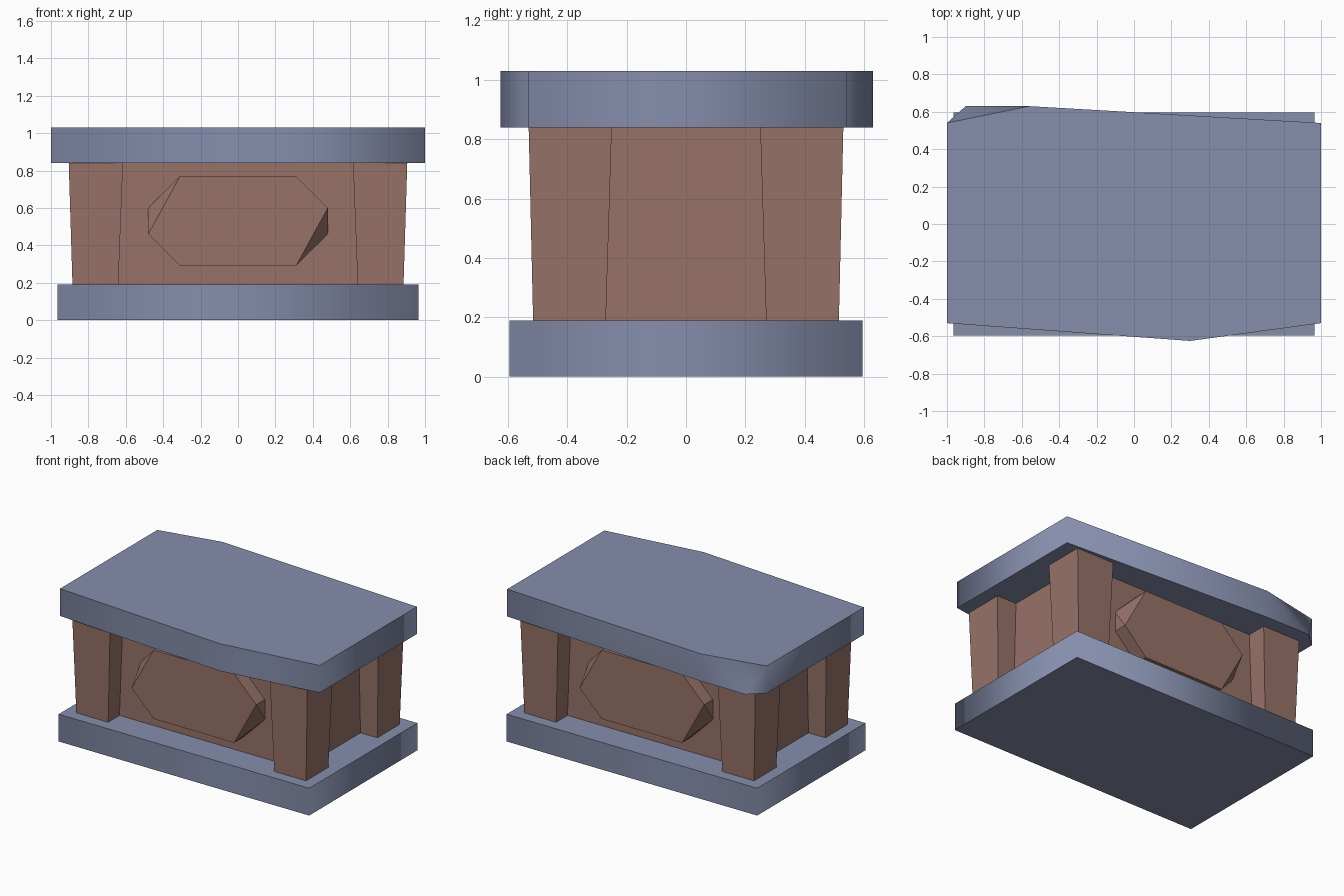
import bpy, math
from mathutils import Matrix

if "Cube" in bpy.data.objects:
    bpy.data.objects.remove(bpy.data.objects["Cube"])


def material(name, rgb):
    m = bpy.data.materials.new(name)
    m.diffuse_color = (*rgb, 1)
    m.use_nodes = True
    m.node_tree.nodes["Principled BSDF"].inputs["Base Color"].default_value = m.diffuse_color
    return m


SLATE = material("slate_blue_stone", (0.235, 0.268, 0.41))
CLAY = material("brown_clay_stone", (0.31, 0.17, 0.14))


def mesh_object(name, verts, faces, mat, matrix=None):
    me = bpy.data.meshes.new(name)
    me.from_pydata(verts, [], faces)
    me.materials.append(mat)
    if matrix:
        me.transform(matrix)
        if matrix.determinant() < 0:
            me.flip_normals()
    ob = bpy.data.objects.new(name, me)
    bpy.context.collection.objects.link(ob)
    return ob


def prism(name, bottom, top, z0, z1, mat, matrix=None, soft=False):
    """Solid between two outlines of equal length, given anticlockwise."""
    n = len(bottom)
    verts = [(x, y, z0) for x, y in bottom] + [(x, y, z1) for x, y in top]
    walls = [(i, (i + 1) % n, n + (i + 1) % n, n + i) for i in range(n)]
    caps = [tuple(reversed(range(n))), tuple(range(n, 2 * n))]
    ob = mesh_object(name, verts, walls + caps, mat, matrix)
    if soft:  # walls blend into each other, rims stay crisp
        ob.data.shade_smooth()
        for e in ob.data.edges:
            a, b = e.vertices
            e.use_edge_sharp = (a < n) == (b < n)
    return ob


def rect(x0, x1, y0, y1):
    return [(x0, y0), (x1, y0), (x1, y1), (x0, y1)]


# Base slab
base = rect(-0.965, 0.965, -0.595, 0.595)
prism("base_slab", base, base, 0, 0.19, SLATE, soft=True)

# Central block
core = rect(-0.755, 0.755, -0.39, 0.39)
prism("central_block", core, core, 0.19, 0.84, CLAY)

# Four corner pillars, widening upwards
for sx, side in ((-1, "left"), (1, "right")):
    for sy, end in ((-1, "front"), (1, "back")):
        prism(f"{end}_{side}_pillar",
              rect(0.64, 0.885, 0.27, 0.515), rect(0.615, 0.905, 0.25, 0.53),
              0.19, 0.84, CLAY, Matrix.Diagonal((sx, sy, 1, 1)))

# Raised panels with two chipped corners, front and back
outline = [(-0.31, 0.29), (0.31, 0.29), (0.48, 0.46), (0.48, 0.60),
           (0.31, 0.77), (-0.31, 0.77), (-0.48, 0.60), (-0.48, 0.46)]
chipped = (2, 6)
verts = [(x, -0.385, z) for x, z in outline]
front = {}
for i, (x, z) in enumerate(outline):
    if i not in chipped:
        front[i] = len(verts)
        verts.append((x, -0.485, z))
faces = [tuple(front.values()), tuple(reversed(range(8)))]
for i in range(8):
    j = (i + 1) % 8
    wall = [i, j] + [front[k] for k in (j, i) if k in front]
    faces.append(tuple(wall))
for c in chipped:  # sloping facet over each chipped corner
    faces.append((c, front[(c + 1) % 8], front[c - 1]))
mesh_object("front_panel", verts, faces, CLAY)
mesh_object("back_panel", verts, faces, CLAY, Matrix.Rotation(math.pi, 4, "Z"))

# Lid slab with bowed long sides and a chipped back left corner
lid_top = [(-1, -0.53), (0.3, -0.625), (1, -0.53),
           (1, 0.54), (-0.56, 0.63), (-1, 0.54)]
lid_bottom = lid_top[:5] + [(-0.9, 0.63), (-1, 0.54)]
verts = [(x, y, 0.84) for x, y in lid_bottom] + [(x, y, 1.03) for x, y in lid_top]
faces = [tuple(reversed(range(7))), tuple(range(7, 13))]
faces += [(i, i + 1, i + 8, i + 7) for i in range(4)]
faces += [(4, 5, 11), (5, 12, 11), (5, 6, 12), (6, 0, 7, 12)]
lid = mesh_object("lid_slab", verts, faces, SLATE)
lid.data.shade_smooth()
for e in lid.data.edges:
    a, b = e.vertices
    e.use_edge_sharp = (a < 7) == (b < 7)
